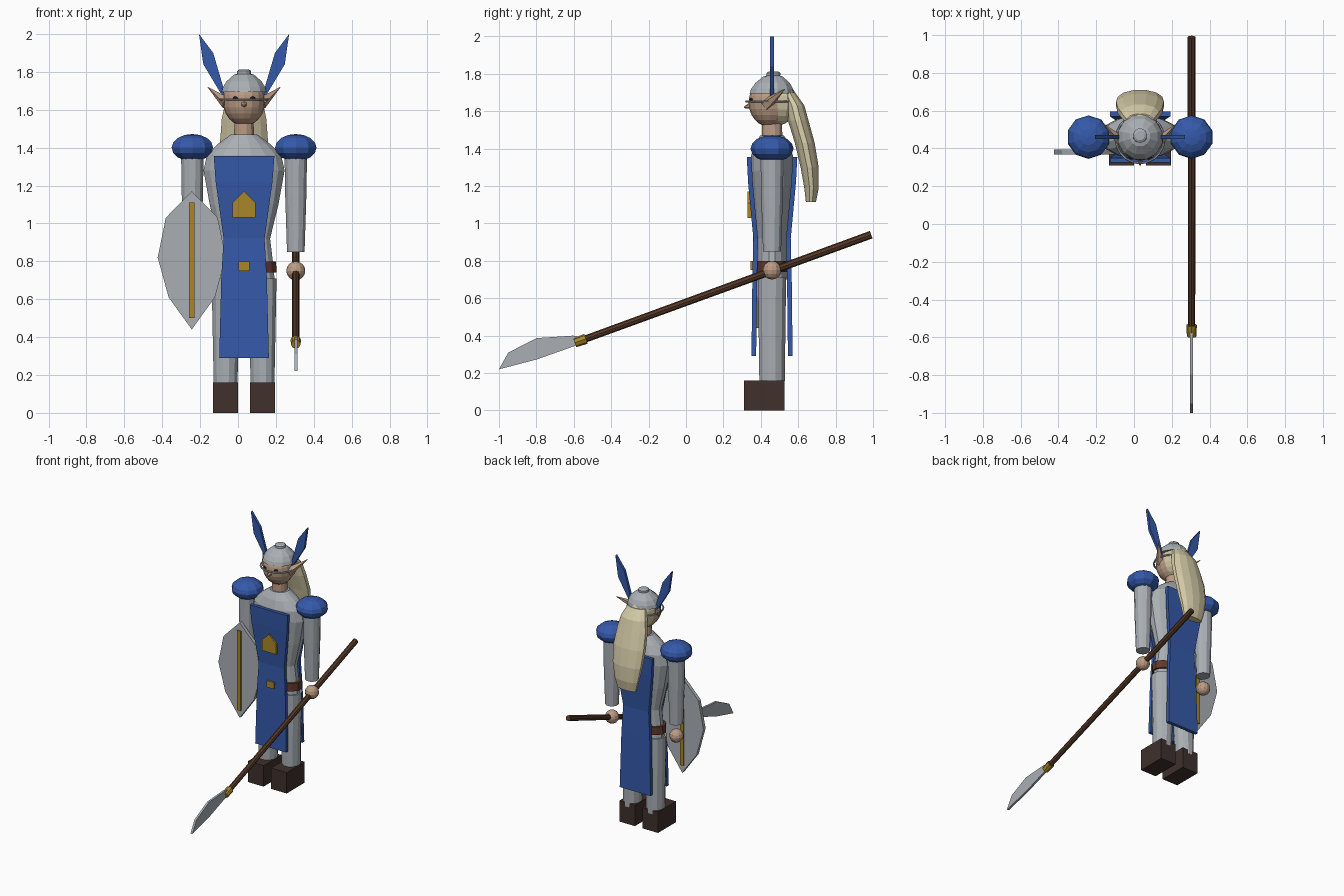
import bpy, bmesh, math
from mathutils import Vector

if "Cube" in bpy.data.objects:
    bpy.data.objects.remove(bpy.data.objects["Cube"])

CX, CY = 0.032, 0.46  # body axis


def mat(name, rgb):
    m = bpy.data.materials.new(name)
    m.diffuse_color = (*rgb, 1)
    m.use_nodes = True
    m.node_tree.nodes["Principled BSDF"].inputs["Base Color"].default_value = m.diffuse_color
    return m


BLUE = mat("blue_cloth", (0.035, 0.1, 0.4))
GOLD = mat("gold", (0.4, 0.24, 0.02))
SKIN = mat("skin", (0.5, 0.33, 0.23))
HAIR = mat("blond_hair", (0.68, 0.61, 0.4))
WOOD = mat("wood", (0.09, 0.04, 0.02))
BOOT = mat("boot_leather", (0.05, 0.03, 0.025))
BELT = mat("belt_leather", (0.12, 0.04, 0.025))
DARK = mat("dark", (0.02, 0.02, 0.02))
STEEL = mat("steel", (0.4, 0.43, 0.46))


def finish(name, bm, material):
    bmesh.ops.recalc_face_normals(bm, faces=bm.faces)
    me = bpy.data.meshes.new(name)
    bm.to_mesh(me)
    bm.free()
    ob = bpy.data.objects.new(name, me)
    bpy.context.collection.objects.link(ob)
    me.materials.append(material)
    return ob


def skin_rings(name, rings, material):
    """Join equal-length point rings into a closed solid."""
    bm = bmesh.new()
    vs = [[bm.verts.new(p) for p in r] for r in rings]
    n = len(vs[0])
    for a, b in zip(vs, vs[1:]):
        for i in range(n):
            j = (i + 1) % n
            bm.faces.new((a[i], a[j], b[j], b[i]))
    bm.faces.new(vs[0])
    bm.faces.new(vs[-1])
    return finish(name, bm, material)


def loft(name, sections, material, n=12):
    """Horizontal ellipses given as (x, y, z, rx, ry)."""
    return skin_rings(name, [[(x + rx * math.cos(t), y + ry * math.sin(t), z)
                              for t in (math.tau * (i + 0.5) / n for i in range(n))]
                             for x, y, z, rx, ry in sections], material)


def plate(name, pts, axis, lo, hi, material):
    """Flat outline extruded along x or y."""
    place = (lambda p, d: (d, *p)) if axis == "x" else (lambda p, d: (p[0], d, p[1]))
    return skin_rings(name, [[place(p, d) for p in pts] for d in (lo, hi)], material)


def box(name, x0, x1, y0, y1, z0, z1, material):
    return plate(name, [(x0, z0), (x1, z0), (x1, z1), (x0, z1)], "y", y0, y1, material)


def ball(name, c, r, material, u=12, v=8):
    bm = bmesh.new()
    bmesh.ops.create_uvsphere(bm, u_segments=u, v_segments=v, radius=1)
    bmesh.ops.scale(bm, vec=r, verts=bm.verts)
    bmesh.ops.translate(bm, vec=c, verts=bm.verts)
    return finish(name, bm, material)


def rod(name, a, b, r1, r2, material, n=8):
    a, b = Vector(a), Vector(b)
    bm = bmesh.new()
    bmesh.ops.create_cone(bm, cap_ends=True, segments=n, radius1=r1, radius2=r2,
                          depth=(b - a).length)
    q = Vector((0, 0, 1)).rotation_difference(b - a)
    bmesh.ops.rotate(bm, matrix=q.to_matrix(), verts=bm.verts)
    bmesh.ops.translate(bm, vec=(a + b) / 2, verts=bm.verts)
    return finish(name, bm, material)


# Torso, belt and neck
loft("torso", [(CX, CY, z, rx, ry) for z, rx, ry in (
    (0.70, 0.165, 0.09), (0.80, 0.155, 0.085), (0.92, 0.14, 0.085), (1.10, 0.185, 0.1),
    (1.28, 0.218, 0.115), (1.36, 0.20, 0.115), (1.42, 0.14, 0.095), (1.47, 0.07, 0.065))],
    STEEL, 16)
loft("belt", [(CX, CY, 0.74, 0.175, 0.1), (CX, CY, 0.80, 0.172, 0.1)], BELT, 16)
loft("neck", [(CX, CY, 1.42, 0.058, 0.058), (CX, CY, 1.56, 0.05, 0.055)], SKIN)

# Tabard panels: rows of z, half width, distance of outer face from body axis
ROWS = ((1.355, 0.16, 0.135), (1.22, 0.15, 0.128), (0.92, 0.108, 0.1),
        (0.72, 0.12, 0.105), (0.29, 0.131, 0.11))
for side, d in (("front", -1), ("back", 1)):
    skin_rings("tabard_" + side, [[
        (CX - w, CY + d * o, z), (CX + w, CY + d * o, z),
        (CX + w, CY + d * (o - 0.025), z), (CX - w, CY + d * (o - 0.025), z)]
        for z, w, o in ROWS], BLUE)
plate("chest_emblem", [(CX - 0.06, 1.03), (CX + 0.06, 1.03), (CX + 0.06, 1.11),
                       (CX, 1.17), (CX - 0.06, 1.11)], "y", 0.328, 0.36, GOLD)
box("belt_buckle", CX - 0.03, CX + 0.03, 0.345, 0.37, 0.75, 0.80, GOLD)

# Paired limbs, ears, wings and eyes
for side, s in (("right", -1), ("left", 1)):
    lx, ax = CX + s * 0.098, CX + s * 0.273
    box(side + "_boot", lx - 0.066, lx + 0.066, 0.31, 0.527, 0, 0.16, BOOT)
    loft(side + "_leg", [(lx, CY, 0.13, 0.064, 0.07), (lx - s * 0.004, CY, 0.71, 0.08, 0.078)],
         STEEL)
    loft(side + "_arm", [(ax, CY, 0.85, 0.048, 0.05), (ax, CY, 1.15, 0.058, 0.06),
                         (ax, CY, 1.40, 0.062, 0.065)], STEEL)
    ball(side + "_pauldron", (ax, CY, 1.40), (0.115, 0.115, 0.072), BLUE, 10, 8)
    ball(side + "_hand", (ax, CY, 0.75), (0.05, 0.05, 0.05), SKIN)
    rod(side + "_ear", (CX + s * 0.09, 0.43, 1.635), (CX + s * 0.192, 0.53, 1.72),
        0.034, 0.001, SKIN, 5)
    plate(side + "_helmet_wing", [(CX + s * x, z) for x, z in (
        (0.10, 1.66), (0.125, 1.69), (0.215, 1.84), (0.238, 2.0), (0.163, 1.90), (0.11, 1.72))][::s],
        "y", 0.45, 0.47, BLUE)
    ball(side + "_eye", (CX + s * 0.043, 0.352, 1.662), (0.017, 0.012, 0.009), DARK, 8, 6)

# Head, nose and brow ring
ball("head", (CX, 0.45, 1.645), (0.112, 0.115, 0.13), SKIN, 16, 12)
rod("nose", (CX, 0.345, 1.63), (CX, 0.31, 1.62), 0.018, 0.004, SKIN, 6)
bpy.ops.mesh.primitive_torus_add(location=(CX, 0.45, 1.653), major_radius=0.128,
                                 minor_radius=0.006, major_segments=20, minor_segments=6)
ring = bpy.context.object
ring.name = "helmet_ring"
ring.data.materials.append(STEEL)

# Helmet
loft("helmet", [(CX, y, z, r, r) for y, z, r in (
    (0.458, 1.695, 0.122), (0.46, 1.72, 0.115), (0.463, 1.75, 0.096), (0.465, 1.785, 0.055),
    (0.467, 1.79, 0.038), (0.468, 1.805, 0.038), (0.468, 1.813, 0.025))], STEEL, 12)

# Hair
ball("hair_back", (CX, 0.49, 1.645), (0.105, 0.105, 0.12), HAIR, 12, 10)
loft("long_hair", [(CX, y, z, rx, ry) for y, z, rx, ry in (
    (0.545, 1.70, 0.075, 0.04), (0.58, 1.63, 0.105, 0.055), (0.60, 1.55, 0.122, 0.057),
    (0.635, 1.43, 0.131, 0.055), (0.661, 1.30, 0.122, 0.05), (0.671, 1.19, 0.10, 0.04),
    (0.668, 1.115, 0.08, 0.028))], HAIR, 12)

# Spear
SX = CX + 0.273
rod("spear_shaft", (SX, 0.99, 0.94), (SX, -0.58, 0.367), 0.021, 0.019, WOOD)
rod("spear_collar", (SX, -0.535, 0.383), (SX, -0.595, 0.362), 0.028, 0.025, GOLD)
plate("spear_blade", [(-0.57, 0.395), (-0.604, 0.40), (-0.797, 0.387), (-0.95, 0.31),
                      (-1.0, 0.22), (-0.797, 0.273), (-0.58, 0.35)],
      "x", SX - 0.008, SX + 0.008, STEEL)

# Shield with a rib showing on both faces
HX = -0.244
half = ((0, 1.17), (0.137, 1.03), (0.18, 0.82), (0.122, 0.61), (0, 0.44))
plate("shield", [(HX + x, z) for x, z in half] +
      [(HX - x, z) for x, z in half[-2:0:-1]], "y", 0.372, 0.398, STEEL)
box("shield_rib", HX - 0.015, HX + 0.015, 0.362, 0.406, 0.50, 1.11, GOLD)
# Carry the shield just clear of the tabard
for name in ("shield", "shield_rib"):
    bpy.data.objects[name].location.y = -0.004
